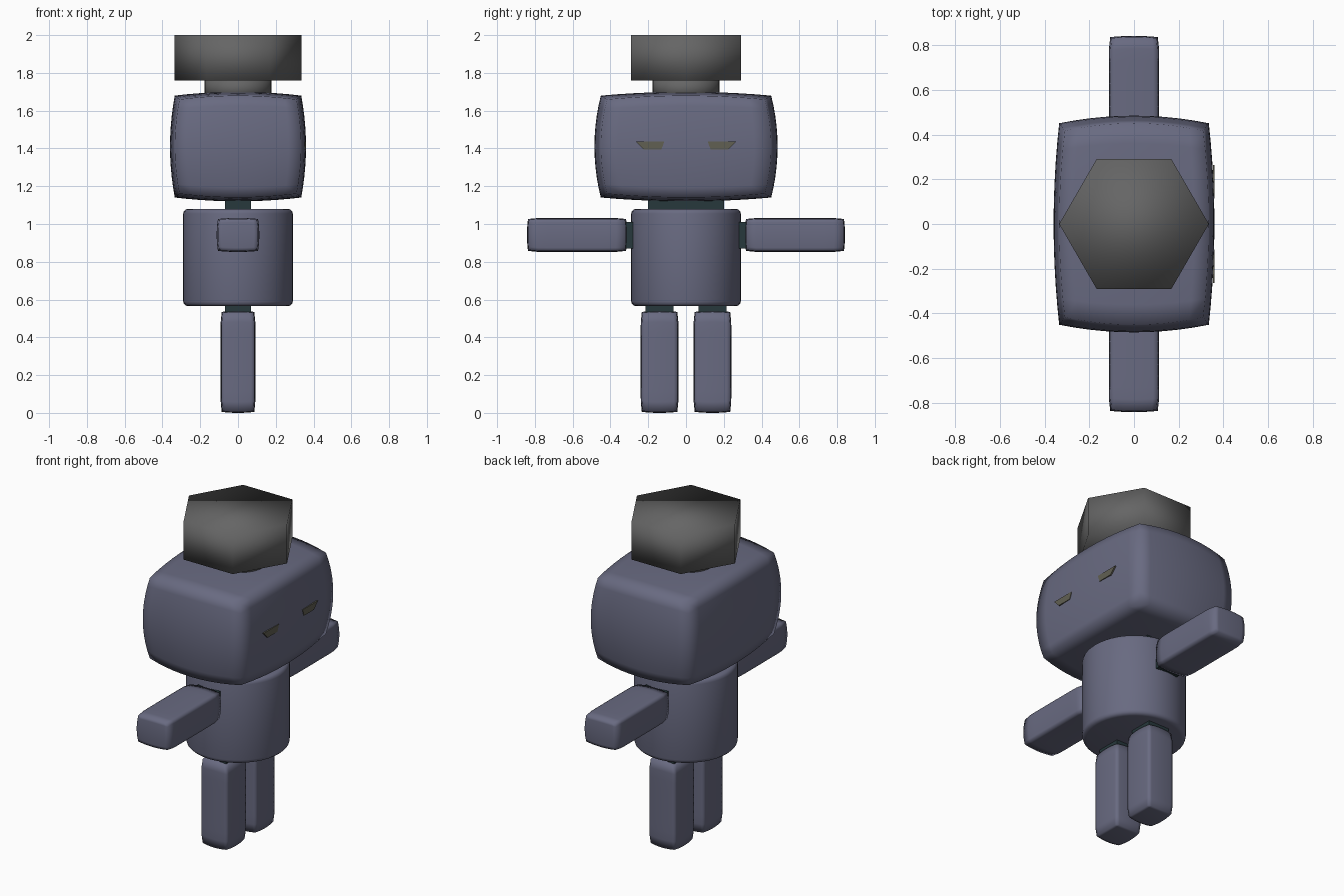
import bpy
import bmesh
import math

if "Cube" in bpy.data.objects:
    bpy.data.objects.remove(bpy.data.objects["Cube"])


def material(name, rgb):
    m = bpy.data.materials.new(name)
    m.use_nodes = True
    m.diffuse_color = (*rgb, 1)
    m.node_tree.nodes["Principled BSDF"].inputs["Base Color"].default_value = (*rgb, 1)
    return m


SLATE = material("slate blue", (0.14, 0.145, 0.22))
GREY = material("charcoal grey", (0.13, 0.13, 0.13))
DARK = material("dark teal", (0.02, 0.04, 0.045))
OLIVE = material("dull olive", (0.12, 0.115, 0.085))


def finish(name, bm, mat, smooth=True):
    bmesh.ops.recalc_face_normals(bm, faces=bm.faces)
    mesh = bpy.data.meshes.new(name)
    bm.to_mesh(mesh)
    bm.free()
    mesh.materials.append(mat)
    for p in mesh.polygons:
        p.use_smooth = smooth
    ob = bpy.data.objects.new(name, mesh)
    bpy.context.scene.collection.objects.link(ob)
    return ob


def pillow(name, centre, half, pull, power, mat):
    """Box with bulging faces: edges are pulled in, more towards the corners."""
    bm = bmesh.new()
    bmesh.ops.create_cube(bm, size=2)
    bmesh.ops.subdivide_edges(bm, edges=bm.edges[:], cuts=9, use_grid_fill=True)
    for v in bm.verts:
        u = v.co.copy()
        for i in range(3):
            drop = sum(abs(u[j]) ** power[j] for j in range(3) if j != i)
            v.co[i] = centre[i] + half[i] * u[i] * (1 - pull[i] * drop)
    return finish(name, bm, mat)


def block(name, centre, half, mat):
    bm = bmesh.new()
    bmesh.ops.create_cube(bm, size=2)
    for v in bm.verts:
        v.co = [centre[i] + half[i] * v.co[i] for i in range(3)]
    return finish(name, bm, mat, False)


def cylinder(name, sides, radius, z0, z1, mat, bevel=0):
    bm = bmesh.new()
    bmesh.ops.create_cone(bm, cap_ends=True, segments=sides, radius1=radius,
                          radius2=radius, depth=z1 - z0)
    if bevel:
        rims = [e for e in bm.edges if any(len(f.verts) > 4 for f in e.link_faces)]
        bmesh.ops.bevel(bm, geom=rims, offset=bevel, segments=3, profile=0.5,
                        affect="EDGES")
    for v in bm.verts:
        v.co.z += (z0 + z1) / 2
    return finish(name, bm, mat)


# Head and torso
pillow("head", (0, 0, 1.41), (0.36, 0.485, 0.29), (0.07,) * 3, (2, 2, 2), SLATE)
cylinder("torso", 48, 0.29, 0.565, 1.08, SLATE, 0.025)
block("neck", (0, 0, 1.1), (0.07, 0.2, 0.05), DARK)

# Hat: round stem and six-sided crown with a vertex on the x axis
cylinder("hat_stem", 32, 0.178, 1.66, 1.78, GREY)
crown = cylinder("hat_crown", 6, 0.335, 1.76, 2.0, GREY)
if max(v.co.x for v in crown.data.vertices) < 0.32:
    for v in crown.data.vertices:
        v.co.x, v.co.y = v.co.y, -v.co.x

# Limbs, joints and eyes on both sides; the face looks along +x
for side, s in (("left", 1), ("right", -1)):
    pillow(side + "_arm", (0, s * 0.577, 0.942), (0.113, 0.265, 0.09),
           (0.06, 0.02, 0.06), (2, 10, 2), SLATE)
    block(side + "_shoulder", (0, s * 0.3, 0.94), (0.075, 0.04, 0.07), DARK)
    pillow(side + "_leg", (0, s * 0.14, 0.27), (0.092, 0.1, 0.27),
           (0.06, 0.06, 0.02), (2, 2, 10), SLATE)
    block(side + "_hip", (0, s * 0.14, 0.55), (0.07, 0.075, 0.03), DARK)

    # Slanted eye plate
    bm = bmesh.new()
    outline = [(0.115, 1.436), (0.265, 1.436), (0.225, 1.395), (0.13, 1.395)]
    face = bm.faces.new([bm.verts.new((0.353, s * y, z)) for y, z in outline])
    out = bmesh.ops.extrude_face_region(bm, geom=[face])
    for v in out["geom"]:
        if isinstance(v, bmesh.types.BMVert):
            v.co.x = 0.361
    finish(side + "_eye", bm, OLIVE, False)
